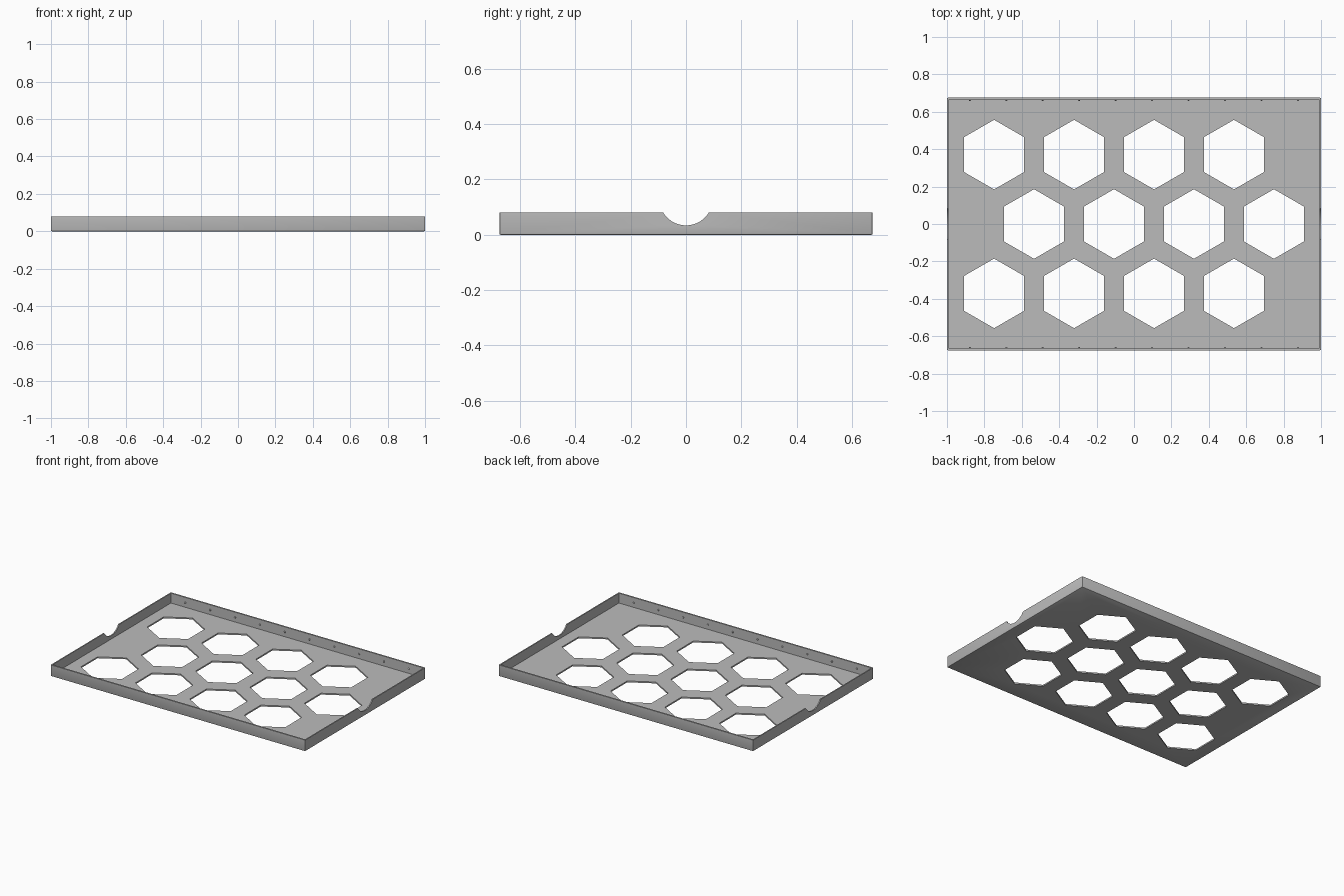
import bpy, bmesh
from math import pi
from mathutils import Matrix, Vector

if "Cube" in bpy.data.objects:
    bpy.data.objects.remove(bpy.data.objects["Cube"], do_unlink=True)

HALF_X, HALF_Y, HEIGHT = 1.0, 0.675, 0.08
WALL_X, WALL_Y, FLOOR = 0.008, 0.011, 0.01

grey = bpy.data.materials.new("tray grey")
grey.use_nodes = True
grey.diffuse_color = (0.5, 0.5, 0.5, 1)
grey.node_tree.nodes["Principled BSDF"].inputs["Base Color"].default_value = (0.5, 0.5, 0.5, 1)


def make_object(name, bm):
    mesh = bpy.data.meshes.new(name)
    bm.to_mesh(mesh)
    bm.free()
    mesh.materials.append(grey)
    obj = bpy.data.objects.new(name, mesh)
    bpy.context.collection.objects.link(obj)
    return obj


def add_box(bm, low, high):
    low, high = Vector(low), Vector(high)
    matrix = Matrix.Translation((low + high) / 2) @ Matrix.Diagonal((*(high - low), 1))
    bmesh.ops.create_cube(bm, size=1, matrix=matrix)


def add_prism(bm, sides, radius, depth, matrix):
    bmesh.ops.create_cone(bm, cap_ends=True, segments=sides, radius1=radius,
                          radius2=radius, depth=depth, matrix=matrix)


def activate(obj):
    bpy.ops.object.select_all(action='DESELECT')
    obj.select_set(True)
    bpy.context.view_layer.objects.active = obj


def cut(target, cutter):
    cutter.hide_render = True
    mod = target.modifiers.new("cut", 'BOOLEAN')
    mod.operation = 'DIFFERENCE'
    mod.solver = 'EXACT'
    mod.object = cutter
    activate(target)
    bpy.ops.object.modifier_apply(modifier=mod.name)
    bpy.data.objects.remove(cutter, do_unlink=True)


# Tray shell, softened on every edge except the rim
bm = bmesh.new()
add_box(bm, (-HALF_X, -HALF_Y, 0), (HALF_X, HALF_Y, HEIGHT))
edges = [e for e in bm.edges if min(v.co.z for v in e.verts) < HEIGHT / 2]
bmesh.ops.bevel(bm, geom=edges, offset=0.005, segments=2, profile=0.5, affect='EDGES')
tray = make_object("tray", bm)

# Hollow interior
bm = bmesh.new()
add_box(bm, (WALL_X - HALF_X, WALL_Y - HALF_Y, FLOOR),
        (HALF_X - WALL_X, HALF_Y - WALL_Y, HEIGHT * 2))
cut(tray, make_object("interior_cutter", bm))

# Staggered hexagonal openings in the floor
bm = bmesh.new()
for row in (-1, 0, 1):
    for col in range(4):
        x = -0.748 + 0.4275 * col
        if row == 0:
            x = -x
        add_prism(bm, 6, 0.186, 0.1, Matrix.Translation((x, row * 0.371, 0)))
cut(tray, make_object("hexagon_cutter", bm))

# Rounded finger notches in both end walls
bm = bmesh.new()
add_prism(bm, 64, 0.097, 3, Matrix.Translation((0, 0, 0.131)) @ Matrix.Rotation(pi / 2, 4, 'Y'))
cut(tray, make_object("notch_cutter", bm))

activate(tray)
bpy.ops.object.shade_smooth_by_angle()

# Small locating bumps along the inside of the long walls
bm = bmesh.new()
for side in (-1, 1):
    for i in range(10):
        place = Matrix.Translation((-0.878 + 0.195 * i, side * (HALF_Y - WALL_Y), 0.043))
        bmesh.ops.create_uvsphere(bm, u_segments=12, v_segments=8, radius=0.006, matrix=place)
bumps = make_object("wall_bumps", bm)
activate(bumps)
bpy.ops.object.shade_smooth_by_angle()
